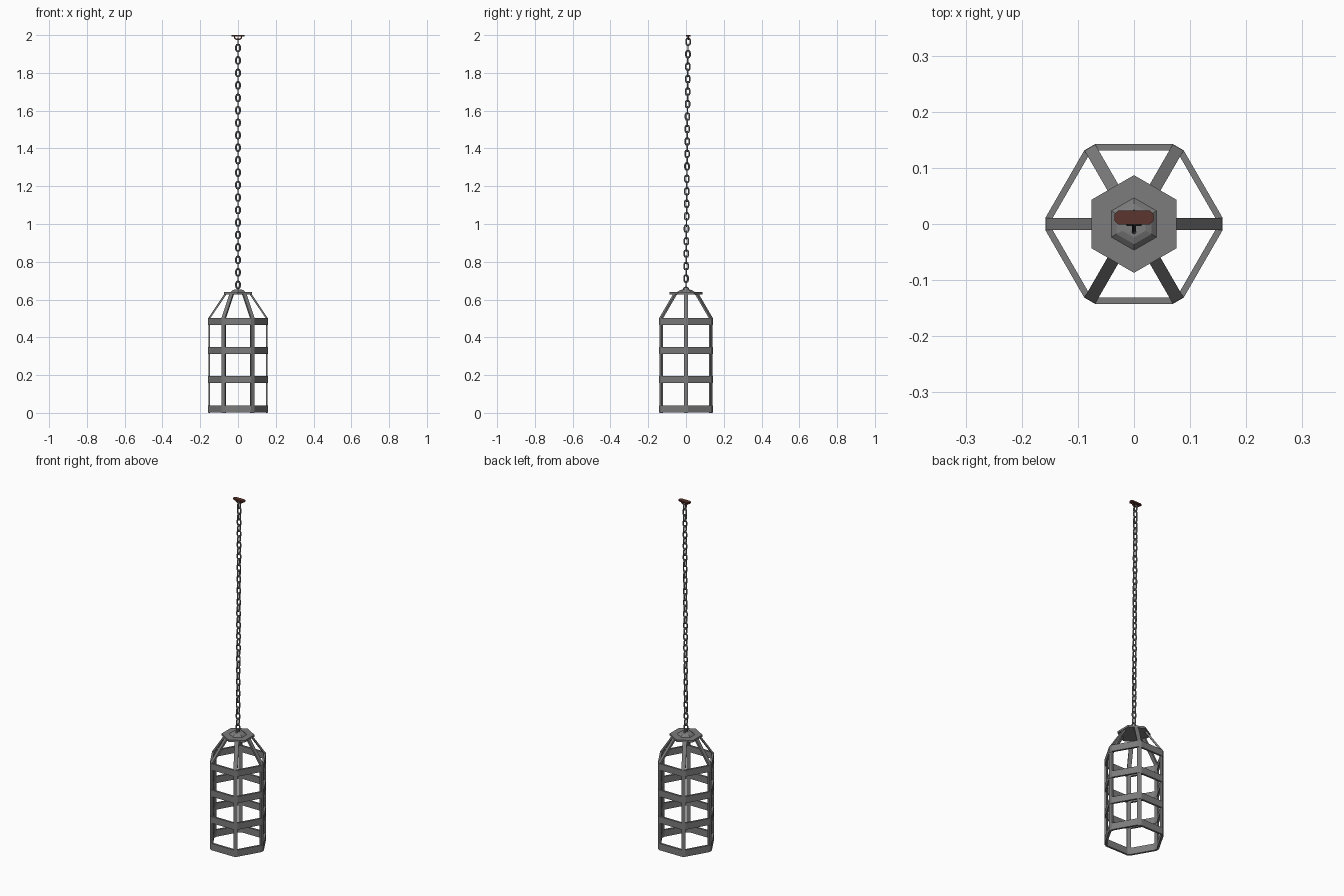
import bpy, bmesh
from math import cos, sin, pi, radians
from mathutils import Vector, Matrix

if "Cube" in bpy.data.objects:
    bpy.data.objects.remove(bpy.data.objects["Cube"])


def material(name, r, g, b):
    m = bpy.data.materials.new(name)
    m.diffuse_color = (r, g, b, 1)
    m.use_nodes = True
    m.node_tree.nodes["Principled BSDF"].inputs["Base Color"].default_value = m.diffuse_color
    return m


iron = material("dark_iron", 0.2, 0.2, 0.2)
rust = material("rust", 0.105, 0.035, 0.026)


def loft(name, rings, closed=False, mat=iron):
    """Skin between equal-sized rings of points; caps ends unless closed."""
    n, m = len(rings[0]), len(rings)
    me = bpy.data.meshes.new(name)
    bm = bmesh.new()
    vs = [[bm.verts.new(p) for p in r] for r in rings]
    for j in range(m if closed else m - 1):
        a, b = vs[j], vs[(j + 1) % m]
        for i in range(n):
            k = (i + 1) % n
            bm.faces.new((a[i], a[k], b[k], b[i]))
    if not closed:
        bm.faces.new(vs[0])
        bm.faces.new(vs[-1])
    bmesh.ops.recalc_face_normals(bm, faces=bm.faces)
    bm.to_mesh(me)
    bm.free()
    me.materials.append(mat)
    ob = bpy.data.objects.new(name, me)
    bpy.context.collection.objects.link(ob)
    return ob


def hexagon(r, z):
    return [(r * cos(radians(30 + 60 * k)), r * sin(radians(30 + 60 * k)), z) for k in range(6)]


def cage_outline(r, z, half):
    """Hexagon with narrow flats at its corners."""
    pts = []
    for k in range(6):
        a = k * pi / 3
        for s in (-half, half):
            pts.append((r * cos(a) - s * sin(a), r * sin(a) + s * cos(a), z))
    return pts


def link(name, path, tube, matrix):
    """Closed six-sided tube along a flat path in local xz."""
    n = len(path)
    rings = []
    for i, (x, z) in enumerate(path):
        p, q = path[i - 1], path[(i + 1) % n]
        t = Vector((q[0] - p[0], 0, q[1] - p[1])).normalized()
        side = Vector((t.z, 0, -t.x))
        rings.append([matrix @ (Vector((x, 0, z)) + side * tube * cos(b * pi / 3)
                      + Vector((0, tube * sin(b * pi / 3), 0))) for b in range(6)])
    return loft(name, rings, True)


def oval(w, h):
    """Stadium: half-circles of radius w, straight half-length h."""
    pts = []
    for s, start in ((1, 0), (-1, pi)):
        for k in range(5):
            a = start + k * pi / 4
            pts.append((w * cos(a), w * sin(a) + s * h))
    return pts


# Horizontal cage bands
for i, (z0, z1) in enumerate(((0.001, 0.04), (0.158, 0.196), (0.312, 0.35), (0.466, 0.503))):
    loft(f"cage_band_{i + 1}",
         [cage_outline(0.158, z0, 0.011), cage_outline(0.158, z1, 0.011),
          cage_outline(0.146, z1, 0.009), cage_outline(0.146, z0, 0.009)], True)

# Vertical straps bending inward to the cap
profile = [((0.157, 0), (0.147, 0)), ((0.157, 0.503), (0.147, 0.5)),
           ((0.069, 0.634), (0.057, 0.634))]
for k in range(6):
    rot = Matrix.Rotation(k * pi / 3, 3, 'Z')
    rings = [[rot @ Vector((o[0], -0.011, o[1])), rot @ Vector((o[0], 0.011, o[1])),
              rot @ Vector((n[0], 0.011, n[1])), rot @ Vector((n[0], -0.011, n[1]))]
             for o, n in profile]
    loft(f"cage_strap_{k + 1}", rings)

# Cap plate and stepped hub
loft("cap_plate", [hexagon(0.087, 0.628), hexagon(0.087, 0.639)])
loft("cap_hub", [hexagon(r, z) for r, z in
                 ((0.049, 0.637), (0.036, 0.648), (0.024, 0.652), (0.016, 0.652))])

# Loop on top of the hub
ring = [(0.014 * cos(k * pi / 4), 0.014 * sin(k * pi / 4)) for k in range(8)]
link("hub_loop", ring, 0.004,
     Matrix.Translation((0, 0, 0.652)) @ Matrix.Rotation(pi / 2, 4, 'Z'))

# Chain, leaning slightly towards the mount
start, end, count = Vector((0, 0, 0.678)), Vector((0, 0.011, 1.965)), 40
for i in range(count):
    pos = start.lerp(end, i / (count - 1))
    turn = Matrix.Rotation(pi / 2 * (i % 2), 4, 'Z')
    link(f"chain_link_{i + 1}", oval(0.0105, 0.009), 0.0043, Matrix.Translation(pos) @ turn)


# Ceiling mount: chamfered plate with a staple
def plate(z):
    x, y, c = 0.035, 0.0125, 0.007
    pts = [(x, -y + c), (x, y - c), (x - c, y), (-x + c, y),
           (-x, y - c), (-x, -y + c), (-x + c, -y), (x - c, -y)]
    return [(px, py + 0.0115, z) for px, py in pts]


loft("ceiling_plate", [plate(1.992), plate(2.0)], mat=rust)
arc = [(0.021, 1.997), (0.018, 1.985), (0.009, 1.978), (-0.009, 1.978),
       (-0.018, 1.985), (-0.021, 1.997)]
rings = [[(x + dx * (1 if x > 0 else -1), 0.0115 + dy, z + dz) for dx, dy, dz in
          ((0.002, -0.004, -0.003), (0.002, 0.004, -0.003),
           (-0.002, 0.004, 0.003), (-0.002, -0.004, 0.003))] for x, z in arc]
loft("ceiling_staple", rings, mat=rust)
